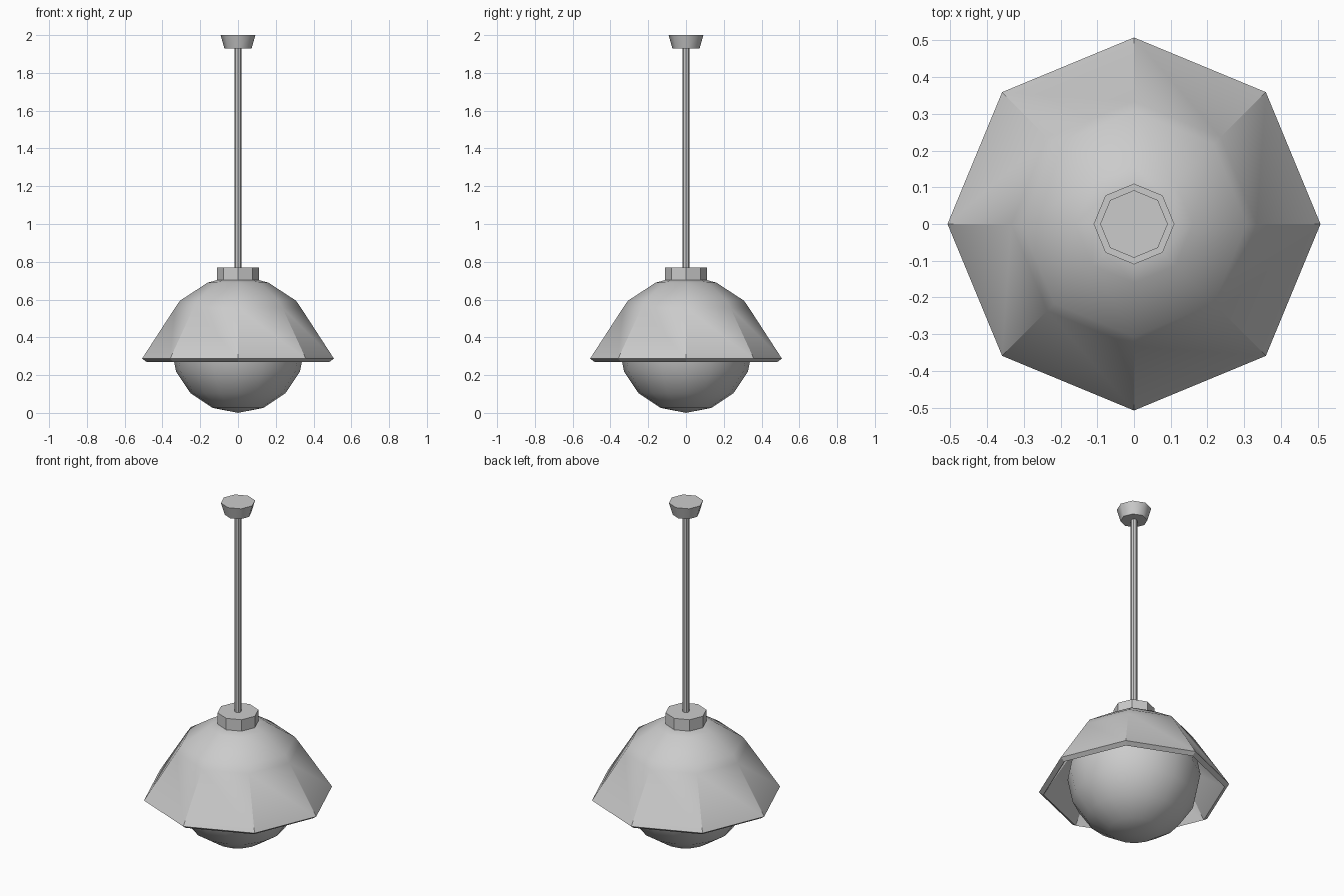
import bpy, bmesh, math

cube = bpy.data.objects.get("Cube")
if cube:
    bpy.data.objects.remove(cube, do_unlink=True)

grey = bpy.data.materials.new("light grey")
grey.use_nodes = True
grey.diffuse_color = (0.6, 0.6, 0.6, 1)
grey.node_tree.nodes["Principled BSDF"].inputs["Base Color"].default_value = (0.6, 0.6, 0.6, 1)


def lathe(name, profile, sides=8, smooth=False, crease=None):
    """Spin a (radius, height) profile round z; crease(edge) marks sharp edges."""
    bm = bmesh.new()
    rings = []
    for r, z in profile:
        if r == 0:
            rings.append([bm.verts.new((0, 0, z))] * sides)
        else:
            rings.append([bm.verts.new((r * math.cos(math.tau * i / sides),
                                        r * math.sin(math.tau * i / sides), z))
                          for i in range(sides)])
    for a, b in zip(rings, rings[1:]):
        for i in range(sides):
            j = (i + 1) % sides
            corners = list(dict.fromkeys((a[i], a[j], b[j], b[i])))
            bm.faces.new(corners)
    bmesh.ops.recalc_face_normals(bm, faces=bm.faces)
    for face in bm.faces:
        face.smooth = smooth
    if crease:
        for edge in bm.edges:
            edge.smooth = not crease(edge)
    mesh = bpy.data.meshes.new(name)
    bm.to_mesh(mesh)
    bm.free()
    mesh.materials.append(grey)
    obj = bpy.data.objects.new(name, mesh)
    bpy.context.collection.objects.link(obj)
    return obj


def level(edge):
    a, b = (v.co for v in edge.verts)
    return abs(a.z - b.z) < 0.001


def shade_crease(edge):
    """Lower panel corners and the rim are sharp, the crown is smooth."""
    radii = [v.co.xy.length for v in edge.verts]
    rim = level(edge) and min(radii) > 0.45
    panel_corner = not level(edge) and max(radii) > 0.45
    return rim or panel_corner


# Ceiling cap, rod and collar
lathe("ceiling_cap", [(0, 1.93), (0.072, 1.93), (0.092, 2), (0, 2)],
      smooth=True, crease=level)
lathe("rod", [(0, 0.75), (0.018, 0.75), (0.018, 1.95), (0, 1.95)])
lathe("collar", [(0, 0.69), (0.11, 0.69), (0.11, 0.77), (0, 0.77)])

# Lamp shade: outer skin down to the rim, then the inner skin back up
outer = [(0, 0.703), (0.11, 0.703), (0.16, 0.69), (0.307, 0.594), (0.334, 0.555), (0.508, 0.287)]
inner = [(0.484, 0.27), (0.309, 0.539), (0.288, 0.57), (0.15, 0.661), (0.1, 0.674), (0, 0.674)]
lathe("lamp_shade", outer + inner, smooth=True, crease=shade_crease)

# Round globe
R = 0.355
arc = [(R * math.sin(math.pi * k / 8), R - R * math.cos(math.pi * k / 8)) for k in range(1, 8)]
lathe("globe", [(0, 0)] + arc + [(0, 2 * R)], sides=16, smooth=True)
